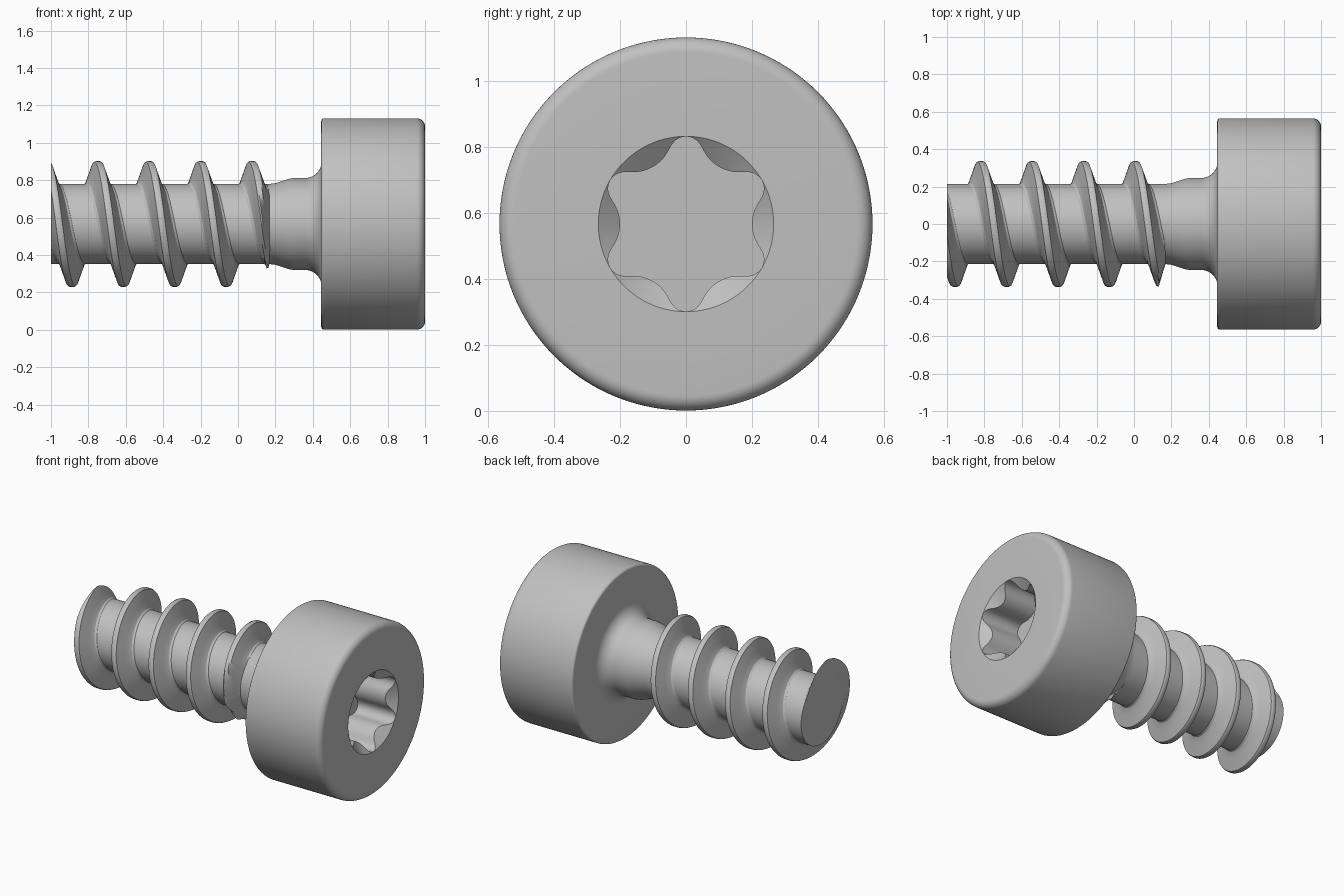
import bpy, bmesh, math

cube = bpy.data.objects.get("Cube")
if cube:
    bpy.data.objects.remove(cube, do_unlink=True)

AXIS_Z = 0.566      # height of the screw axis, which runs along x
SEGS = 144
PITCH = 0.275

steel = bpy.data.materials.new("grey steel")
steel.use_nodes = True
colour = (0.53, 0.53, 0.53, 1)
steel.diffuse_color = colour
steel.node_tree.nodes["Principled BSDF"].inputs["Base Color"].default_value = colour


def point(x, r, a):
    return (x, r * math.cos(a), AXIS_Z + r * math.sin(a))


def loft(bm, rings, closed=True):
    """Bridge successive rings of points with quads."""
    rows = [[bm.verts.new(p) for p in ring] for ring in rings]
    n = len(rows[0])
    for a, b in zip(rows, rows[1:]):
        for i in range(n if closed else n - 1):
            j = (i + 1) % n
            bm.faces.new((a[i], a[j], b[j], b[i]))
    return rows


def finish(name, bm):
    bmesh.ops.remove_doubles(bm, verts=bm.verts, dist=1e-5)
    bmesh.ops.dissolve_degenerate(bm, edges=bm.edges, dist=1e-5)
    bmesh.ops.recalc_face_normals(bm, faces=bm.faces)
    mesh = bpy.data.meshes.new(name)
    bm.to_mesh(mesh)
    bm.free()
    mesh.materials.append(steel)
    obj = bpy.data.objects.new(name, mesh)
    bpy.context.collection.objects.link(obj)
    bpy.ops.object.select_all(action='DESELECT')
    obj.select_set(True)
    bpy.context.view_layer.objects.active = obj
    bpy.ops.object.shade_smooth_by_angle(angle=math.radians(30))
    return obj


def arc(cx, cr, rad, start, end, steps):
    """Profile points (x, r) on an arc, angles in degrees."""
    out = []
    for i in range(steps + 1):
        t = math.radians(start + (end - start) * i / steps)
        out.append((cx + rad * math.cos(t), cr + rad * math.sin(t)))
    return out


angles = [2 * math.pi * i / SEGS for i in range(SEGS)]


def circle(x, r):
    return [point(x, r, a) for a in angles]


# Six-lobed socket outline: convex bumps alternating with rounded lobes
def socket_radius(a):
    d = abs((a + math.pi / 6) % (math.pi / 3) - math.pi / 6)
    if d < math.radians(18.7):
        c, rad, off, side = 0.32, 0.12, d, -1
    else:
        c, rad, off, side = 0.215, 0.05, math.pi / 6 - d, 1
    return c * math.cos(off) + side * math.sqrt(rad ** 2 - (c * math.sin(off)) ** 2)


# Head with rounded rims, countersunk socket mouth and socket
R = 0.565
head_profile = ([(0.445, 0.30)] + arc(0.46, R - 0.015, 0.015, 180, 90, 4)
                + arc(0.955, R - 0.045, 0.045, 90, 0, 8) + [(1.0, 0.2655)])
rings = [circle(x, r) for x, r in head_profile]
rings.append([point(1 - (0.2655 - socket_radius(a)) * 0.8, socket_radius(a), a) for a in angles])
rings.append([point(0.72, socket_radius(a), a) for a in angles])
rings.append(circle(0.72, 0))
bm = bmesh.new()
loft(bm, rings)
finish("head", bm)

# Shank with a flared neck and a fillet under the head
shank_profile = ([(-1.0, 0), (-1.0, 0.214), (0.165, 0.214), (0.20, 0.218), (0.27, 0.241),
                  (0.30, 0.246)] + arc(0.36, 0.332, 0.086, 270, 360, 10))
bm = bmesh.new()
loft(bm, [circle(x, r) for x, r in shank_profile])
finish("shank", bm)

# Helical thread: half profile as (offset along axis, radius), mirrored
half = [(0.080, 0.205), (0.068, 0.215), (0.057, 0.221), (0.049, 0.236), (0.040, 0.264),
        (0.031, 0.292), (0.018, 0.332), (0.010, 0.336)]
profile = [(-o, r) for o, r in half] + [(o, r) for o, r in reversed(half)]
profile += [(0.080, 0.19), (-0.080, 0.19)]
rings = []
steps = int(5.5 * SEGS)
for i in range(-int(4.6 * SEGS), int(0.62 * SEGS) + 1):
    turn = i / SEGS
    xc = 0.075 + PITCH * turn
    a = math.pi / 2 + 2 * math.pi * turn
    ring = []
    for o, r in profile:
        x = xc + o
        # run-out: the thread fades into the shank along a steep cone
        limit = max(0.19, 0.213 + (0.168 - x) * 3.4)
        ring.append(point(x, min(r, limit), a))
    rings.append(ring)
bm = bmesh.new()
rows = loft(bm, rings)
bm.faces.new(rows[0])
bm.faces.new(rows[-1])
# Trim flush with the flat tip
cut = bmesh.ops.bisect_plane(bm, geom=bm.verts[:] + bm.edges[:] + bm.faces[:],
                             plane_co=(-1, 0, 0), plane_no=(-1, 0, 0), clear_outer=True)
edges = [e for e in cut["geom_cut"] if isinstance(e, bmesh.types.BMEdge)]
bmesh.ops.holes_fill(bm, edges=edges, sides=0)
finish("thread", bm)
